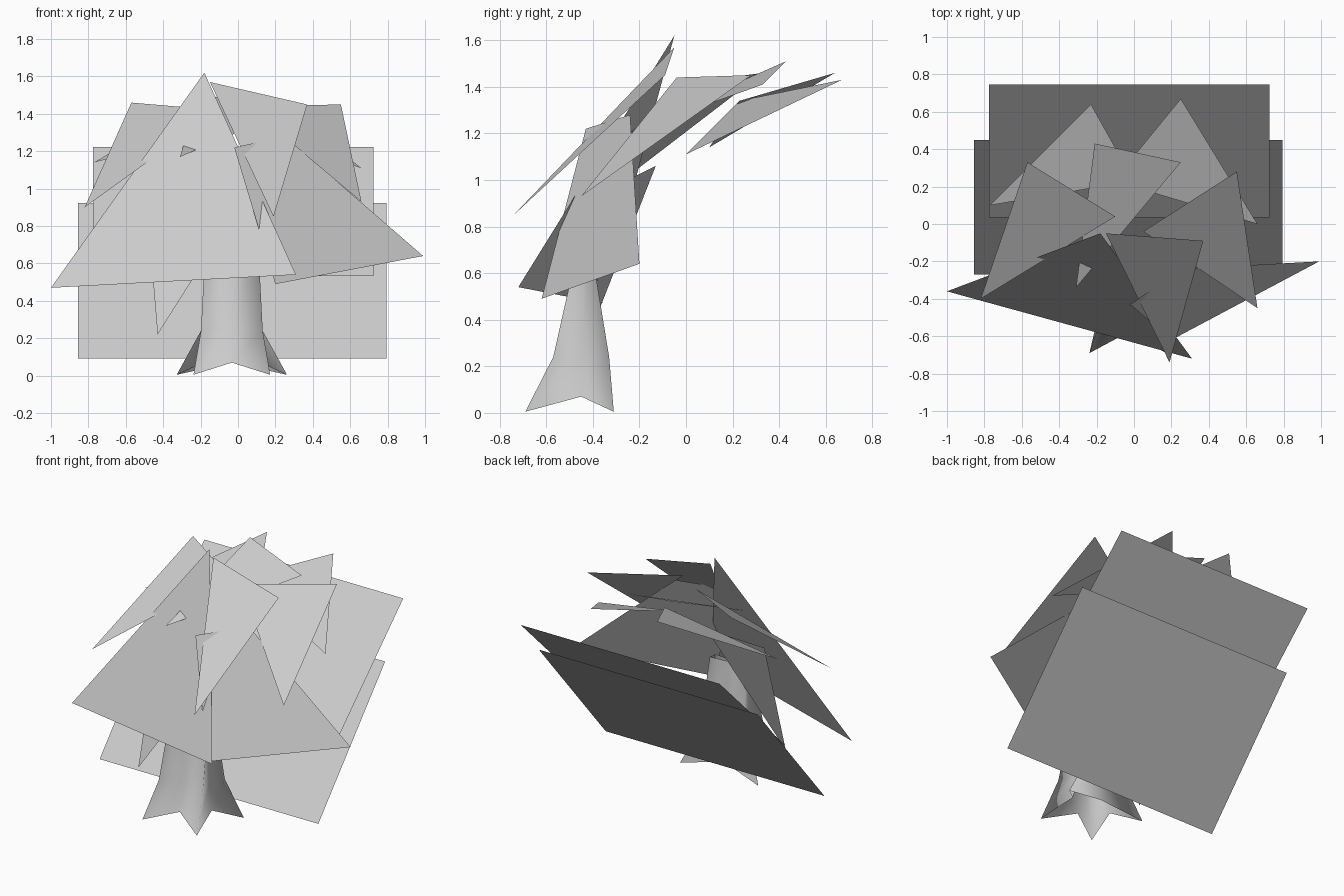
import bpy
import bmesh
import math
from mathutils import Matrix, Vector

default_cube = bpy.data.objects.get("Cube")
if default_cube:
    bpy.data.objects.remove(default_cube, do_unlink=True)


def make_material(name, colour):
    material = bpy.data.materials.new(name)
    material.use_nodes = True
    material.diffuse_color = colour
    material.node_tree.nodes["Principled BSDF"].inputs["Base Color"].default_value = colour
    return material


light_grey = make_material("light grey", (0.6, 0.6, 0.6, 1))


def add_object(name, bm, smooth=False):
    mesh = bpy.data.meshes.new(name)
    bm.to_mesh(mesh)
    bm.free()
    mesh.materials.append(light_grey)
    for polygon in mesh.polygons:
        polygon.use_smooth = smooth
    obj = bpy.data.objects.new(name, mesh)
    bpy.context.collection.objects.link(obj)
    return obj


def add_leaf(name, *corners):
    """One flat leaf sheet, wound so that it faces the sky."""
    bm = bmesh.new()
    face = bm.faces.new([bm.verts.new(corner) for corner in corners])
    face.normal_update()
    if face.normal.z < 0:
        face.normal_flip()
    add_object(name, bm)


def add_sloping_card(name, centre, width, depth, tilt):
    """A rectangle leaning back by the tilt in degrees."""
    bm = bmesh.new()
    placement = (Matrix.Translation(centre)
                 @ Matrix.Rotation(math.radians(tilt), 4, "X")
                 @ Matrix.Diagonal((width, depth, 1, 1)))
    bmesh.ops.create_grid(bm, x_segments=1, y_segments=1, size=0.5, matrix=placement)
    add_object(name, bm)


def trunk_ring(bm, back_x, front_x, back_y, front_y, valley_x, valley_y, z, valley_z):
    """Four root ridges with four valleys between them, around the trunk axis."""
    axis = Vector((-0.033, -0.45, 0))
    offsets = [
        (front_x, front_y, z), (valley_x, 0, valley_z),
        (back_x, back_y, z), (0, valley_y[1], valley_z),
        (-back_x, back_y, z), (-valley_x, 0, valley_z),
        (-front_x, front_y, z), (0, valley_y[0], valley_z),
    ]
    return [bm.verts.new(axis + Vector(offset)) for offset in offsets]


# Trunk: flared root tips, waist, and a thin wedge hidden in the crown
bm = bmesh.new()
rings = [
    trunk_ring(bm, 0.295, 0.205, 0.14, -0.24, 0.15, (-0.13, 0.09), 0.005, 0.07),
    trunk_ring(bm, 0.165, 0.165, 0.12, -0.12, 0.13, (-0.07, 0.08), 0.24, 0.24),
    trunk_ring(bm, 0.14, 0.14, 0.04, -0.01, 0.13, (0, 0.03), 0.73, 0.73),
]
for lower, upper in zip(rings, rings[1:]):
    for i in range(len(lower)):
        j = (i + 1) % len(lower)
        bm.faces.new((lower[i], lower[j], upper[j], upper[i]))
bmesh.ops.recalc_face_normals(bm, faces=bm.faces)
add_object("trunk", bm, smooth=True)

# Front of the crown
add_leaf("front_leaf", (-0.18, -0.05, 1.62), (-1, -0.36, 0.47), (0.31, -0.72, 0.54))
add_leaf("front_side_leaf", (0.99, -0.2, 0.64), (0.25, -0.24, 1.28),
         (-0.02, -0.43, 1.22), (0.2, -0.62, 0.49))
add_leaf("front_upper_leaf", (-0.15, -0.05, 1.57), (0.19, -0.74, 0.85), (0.37, -0.09, 1.45))
add_leaf("hanging_leaf", (-0.5, -0.13, 1.06), (-0.43, -0.46, 0.22), (0.05, -0.29, 0.98))

# Top and sides of the crown
add_leaf("left_leaf", (0.55, 0.28, 1.45), (0.05, -0.04, 1.44), (0.66, -0.45, 0.93))
add_leaf("right_leaf", (-0.57, 0.33, 1.46), (-0.82, -0.4, 0.9), (-0.1, 0.04, 1.42))
add_leaf("top_leaf", (-0.21, 0.43, 1.51), (-0.31, -0.34, 1.17), (0.25, 0.33, 1.41))

# Back of the crown
add_leaf("back_left_leaf", (0.25, 0.67, 1.43), (-0.11, 0.23, 1.34), (0.66, 0, 1.11))
add_leaf("back_right_leaf", (-0.23, 0.64, 1.46), (-0.77, 0.1, 1.14), (0, 0.23, 1.34))

# Two large sloping cards behind the tree
add_sloping_card("upper_card", (-0.025, 0.39, 0.877), 1.5, 0.99, 44.2)
add_sloping_card("lower_card", (-0.03, 0.09, 0.507), 1.65, 1.1, 49.1)
